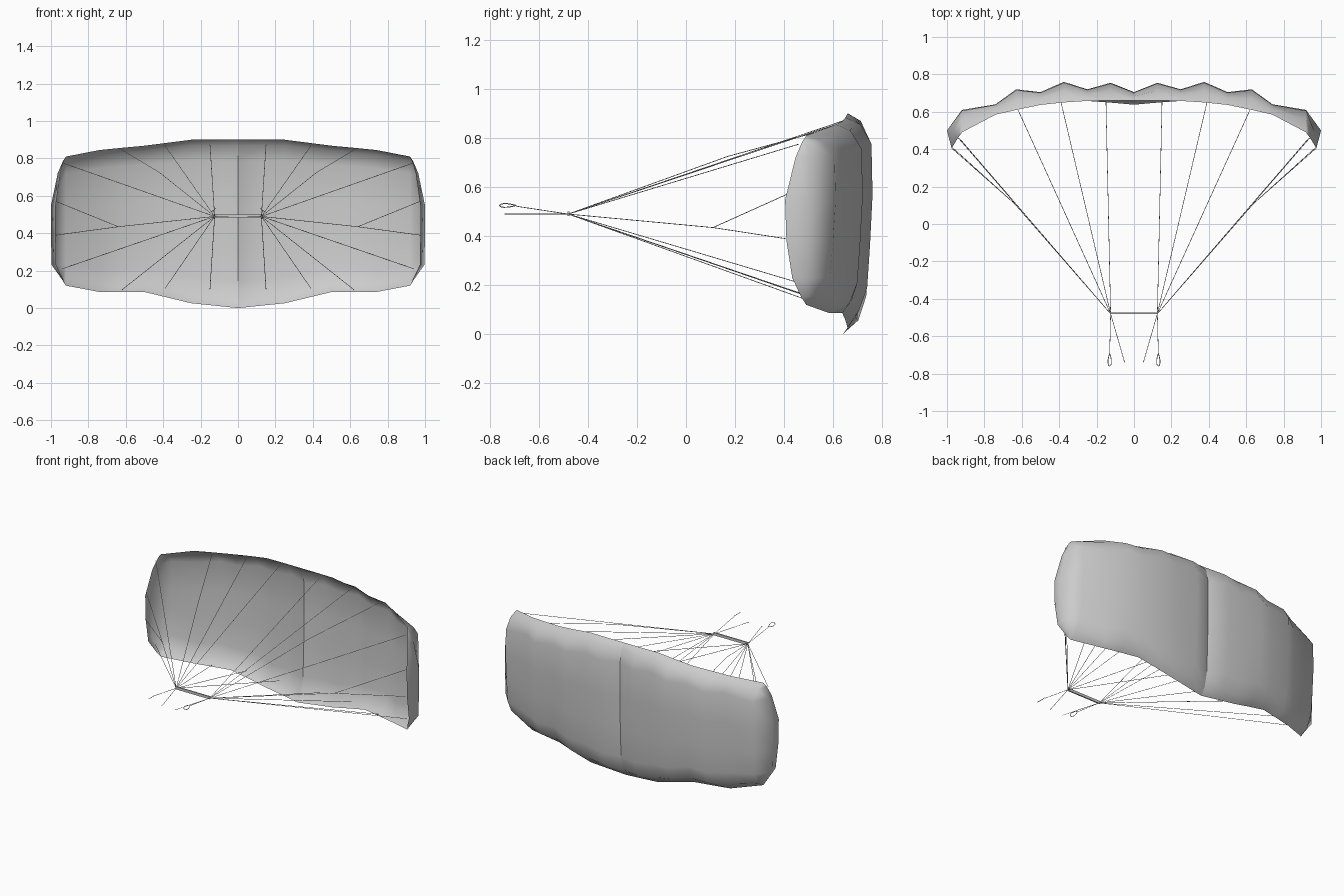
import bpy, bmesh, math
from mathutils import Vector

if "Cube" in bpy.data.objects:
    bpy.data.objects.remove(bpy.data.objects["Cube"])

# One neutral grey for the whole model
grey = bpy.data.materials.new("light grey")
grey.diffuse_color = (0.6, 0.6, 0.6, 1)
grey.use_nodes = True
grey.node_tree.nodes["Principled BSDF"].inputs["Base Color"].default_value = grey.diffuse_color


def add_object(name, bm):
    me = bpy.data.meshes.new(name)
    bm.to_mesh(me)
    bm.free()
    me.materials.append(grey)
    ob = bpy.data.objects.new(name, me)
    bpy.context.collection.objects.link(ob)
    return ob


def cord_curve(name, paths, closed=False, radius=0.0015):
    """Thin cords through the given points, mirrored left and right."""
    cu = bpy.data.curves.new(name, 'CURVE')
    cu.dimensions = '3D'
    cu.bevel_depth = radius
    cu.bevel_resolution = 0
    cu.use_fill_caps = True
    for side in (1, -1):
        for path in paths:
            sp = cu.splines.new('POLY')
            sp.points.add(len(path) - 1)
            for p, (x, y, z) in zip(sp.points, path):
                p.co = (side * x, y, z, 1)
            sp.use_cyclic_u = closed
    cu.materials.append(grey)
    ob = bpy.data.objects.new(name, cu)
    bpy.context.collection.objects.link(ob)


# Canopy: ribs of (x, rim y, rear y, top z, bottom z) with scalloped cells
ribs = [(0, .66, .705, .9, 0), (.125, .66, .755, .9, .013),
        (.25, .658, .72, .9, .026), (.375, .65, .76, .884, .056),
        (.5, .637, .705, .868, .086), (.63, .61, .72, .856, .086),
        (.74, .585, .64, .845, .086), (.92, .49, .61, .81, .12)]
# Rows of (height, billow, tip width, tip hook)
rows = [(0, 0, 0, 0), (.05, .5, .28, .25), (.16, .8, .95, .65),
        (.38, .91, 1, .92), (.62, 1, 1, .98), (.87, .96, .55, .5),
        (.965, .55, .2, .18), (1, 0, 0, 0)]
columns = []
for x, rim, rear, top, bottom in ribs:
    droop = .022 * max(0, 1 - x / .25)      # lower rim reaches forward mid-span
    column = []
    for t, b, _, _ in rows:
        r = rim - droop * (1 - t)
        column.append((x, r + (rear - r) * b, bottom + (top - bottom) * t))
    columns.append(column)
# Wing tip: widest rib, then the rim hooking forward
columns.append([(.92 + .08 * w, .49 + .01 * w, .12 + .69 * t) for t, _, w, _ in rows])
columns.append([(.92 + .055 * w, .49 - .088 * h, .12 + .69 * t) for t, _, w, h in rows])

bm = bmesh.new()
for side in (1, -1):
    grid = [[bm.verts.new((side * x, y, z)) for x, y, z in col] for col in columns]
    for a, b in zip(grid, grid[1:]):
        for i in range(len(rows) - 1):
            quad = [a[i], a[i + 1], b[i + 1], b[i]]
            bm.faces.new(quad if side > 0 else quad[::-1])
bmesh.ops.remove_doubles(bm, verts=bm.verts, dist=1e-4)
bmesh.ops.recalc_face_normals(bm, faces=bm.faces)
if sum(f.normal.y * f.calc_area() for f in bm.faces) < 0:
    bmesh.ops.reverse_faces(bm, faces=bm.faces)
for f in bm.faces:
    f.smooth = True
# Crisp centre seam
for e in bm.edges:
    if all(abs(v.co.x) < 1e-4 for v in e.verts):
        e.smooth = False
canopy = add_object("canopy", bm)
# Broad, soft shading led by the large cloth panels
soft = canopy.modifiers.new("soft_shading", 'WEIGHTED_NORMAL')
soft.mode = 'FACE_AREA'
soft.keep_sharp = True

# Suspension lines from the ends of the control bar
riser = (.125, -.48, .49)
fork = (.64, .11, .435)
cord_curve("suspension_lines", [
    [riser, (.15, .655, .875)],
    [riser, (.39, .65, .868)],
    [riser, (.42, .17, .725), (.62, .61, .845)],
    [riser, (.935, .46, .775)],
    [riser, (.15, .655, .1)],
    [riser, (.39, .65, .105)],
    [riser, (.62, .61, .098)],
    [riser, (.94, .46, .21)],
    [riser, fork, (.972, .41, .57)],
    [fork, (.974, .405, .39)],
])

# Control bar
bm = bmesh.new()
bmesh.ops.create_cube(bm, size=1)
bmesh.ops.scale(bm, vec=Vector((.255, .008, .018)), verts=bm.verts)
bmesh.ops.translate(bm, vec=Vector((0, -.478, .492)), verts=bm.verts)
add_object("control_bar", bm)

# Harness lines and brake lines behind the bar
cord_curve("harness_lines", [[riser, (.05, -.74, .49)]])
cord_curve("brake_lines", [[riser, (.13, -.692, .522)]])

# Teardrop brake handles, narrow toward the bar and tilted outward
loop = []
for i in range(12):
    a = 2 * math.pi * i / 12
    w = math.sin(a) * math.sin(a / 2)
    loop.append((.13 + .012 * w, -.726 + .034 * math.cos(a), .525 - .010 * w))
cord_curve("brake_handles", [loop], closed=True, radius=.002)
